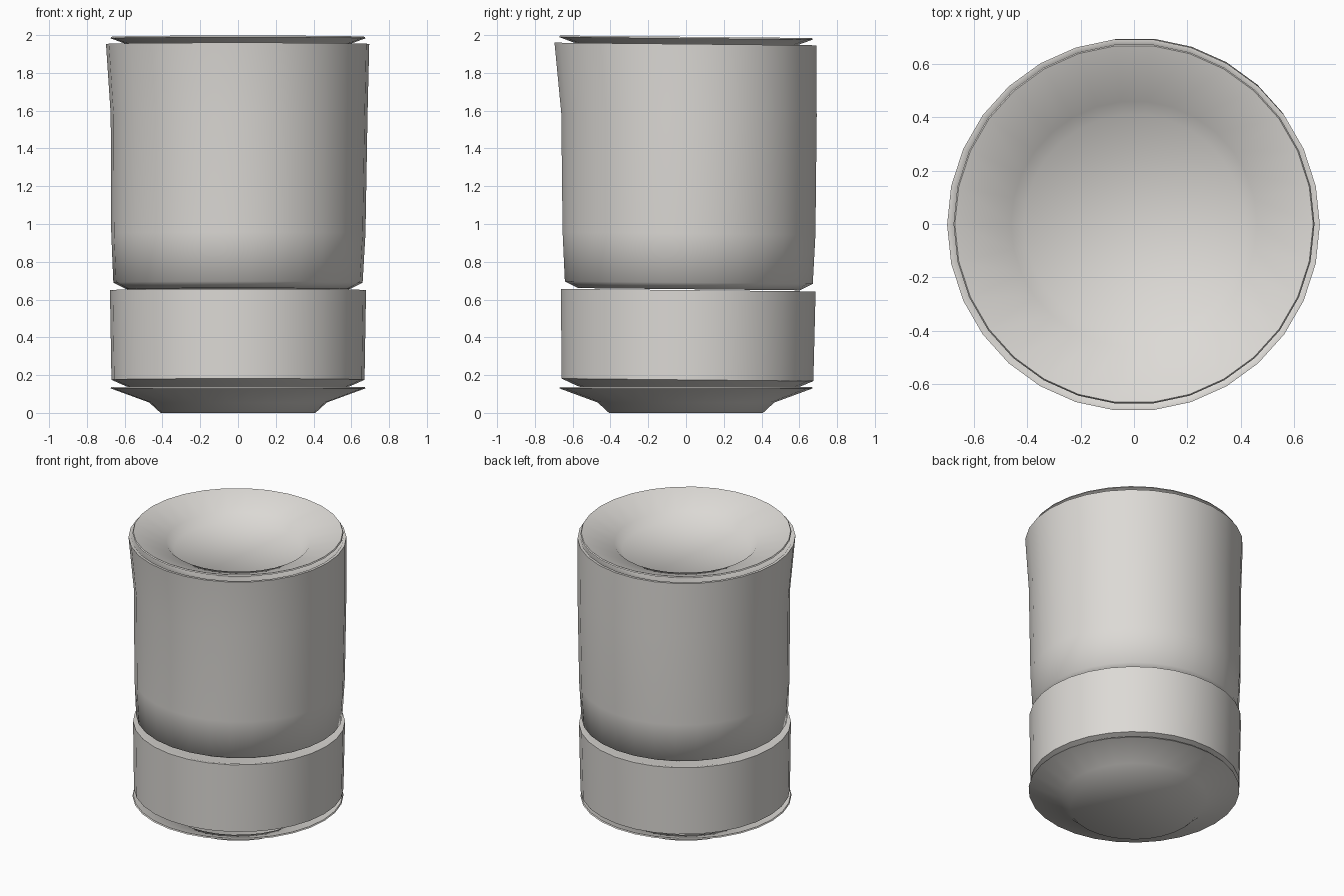
import bpy
import bmesh
import math

SIDES = 30
TILT = -0.01  # slight lean of the stacked pieces along y

cube = bpy.data.objects.get("Cube")
if cube:
    bpy.data.objects.remove(cube)

clay = bpy.data.materials.new("warm light grey")
clay.use_nodes = True
colour = (0.72, 0.70, 0.67, 1)
clay.diffuse_color = colour
clay.node_tree.nodes["Principled BSDF"].inputs["Base Color"].default_value = colour


def turned(name, rings, tilt, smooth_angle):
    """Turn rings of (radius, height, x shift, y shift) into a closed solid."""
    bm = bmesh.new()
    loops = []
    for r, z, cx, cy in rings:
        loop = []
        for i in range(SIDES):
            a = math.tau * i / SIDES
            y = cy + r * math.sin(a)
            loop.append(bm.verts.new((cx + r * math.cos(a), y, z + tilt * y)))
        loops.append(loop)
    for low, high in zip(loops, loops[1:]):
        for i in range(SIDES):
            j = (i + 1) % SIDES
            bm.faces.new((low[i], low[j], high[j], high[i]))
    bm.faces.new(loops[0][::-1])
    bm.faces.new(loops[-1])
    bmesh.ops.recalc_face_normals(bm, faces=bm.faces)
    mesh = bpy.data.meshes.new(name)
    bm.to_mesh(mesh)
    bm.free()
    mesh.materials.append(clay)
    obj = bpy.data.objects.new(name, mesh)
    bpy.context.collection.objects.link(obj)
    bpy.ops.object.select_all(action='DESELECT')
    obj.select_set(True)
    bpy.context.view_layer.objects.active = obj
    bpy.ops.object.shade_smooth_by_angle(angle=math.radians(smooth_angle))
    return obj


# Shallow dish shape: foot, shoulder, rim, then the hollow inside
def dish(name, base, tilt):
    outside = [(0.41, 0), (0.47, 0.055), (0.675, 0.13)]
    inside = [(0.67, 0.138), (0.46, 0.065), (0.41, 0.015)]
    rings = [(r, base + z, 0, 0) for r, z in outside + inside]
    return turned(name, rings, tilt, 60)


dish("base_dish", 0, 0)
dish("top_dish", 1.853, TILT)

# Short lower cup, with the open rim that the tall cup sits in
turned("lower_cup", [
    (0.45, 0.09, 0, 0),
    (0.59, 0.14, 0, 0.005),
    (0.67, 0.175, 0, 0.008),
    (0.678, 0.65, 0, 0.012),
    (0.66, 0.65, 0, 0.012),
    (0.59, 0.63, 0, 0.012),
], TILT, 30)

# Tall upper cup, with a rounded foot and a gently flared lip
turned("upper_cup", [
    (0.59, 0.655, 0, 0.015),
    (0.66, 0.69, 0, 0.015),
    (0.673, 0.95, 0.002, 0.016),
    (0.68, 1.58, 0.006, 0.016),
    (0.697, 1.953, -0.002, -0.003),
    (0.678, 1.953, -0.002, -0.003),
    (0.65, 1.92, 0, 0),
    (0.46, 1.85, 0, 0),
], TILT, 70)
